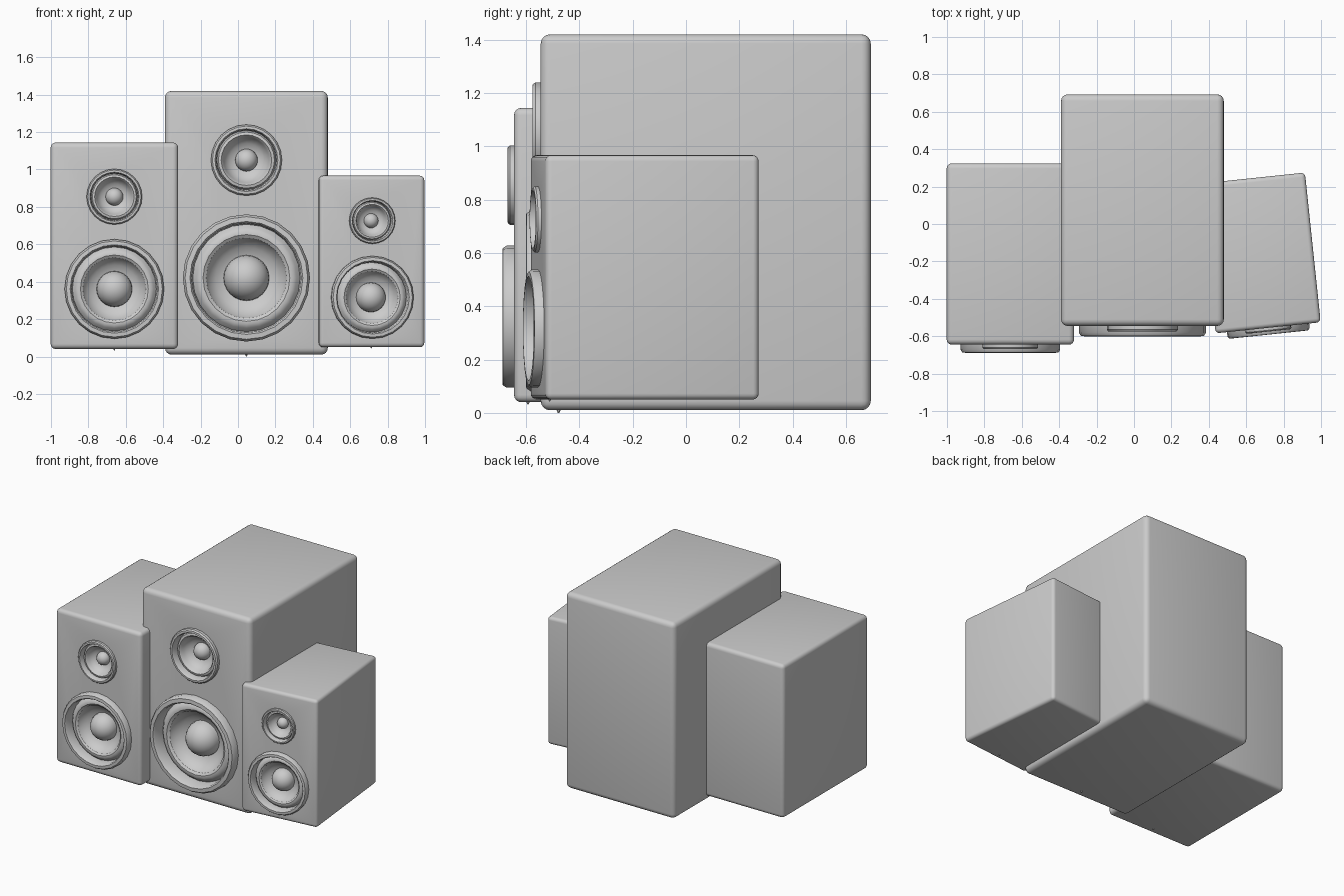
import bpy, bmesh, math
from mathutils import Matrix

if "Cube" in bpy.data.objects:
    bpy.data.objects.remove(bpy.data.objects["Cube"])

W, D, H = 0.87, 1.238, 1.41        # master cabinet size
SIDES = 24
WOOFER_Z, TWEETER_Z = 0.41, 1.04

# Driver profiles: (radius, distance in front of the baffle)
WOOFER = [(.34, -.02), (.34, .036), (.328, .054), (.302, .056), (.293, .045),
          (.287, -.035), (.268, -.012), (.25, .0), (.232, .0), (.215, -.012),
          (.207, -.035), (.165, -.08), (.122, -.095)]
TWEETER = [(.19, -.02), (.19, .02), (.182, .03), (.168, .031), (.162, .022),
           (.158, -.025), (.15, -.008), (.135, -.004), (.125, -.015),
           (.12, -.035), (.09, -.07), (.06, -.08)]


def new_object(name, bm):
    bmesh.ops.recalc_face_normals(bm, faces=bm.faces)
    mesh = bpy.data.meshes.new(name)
    bm.to_mesh(mesh)
    bm.free()
    ob = bpy.data.objects.new(name, mesh)
    bpy.context.collection.objects.link(ob)
    return ob


def activate(ob):
    bpy.ops.object.select_all(action='DESELECT')
    ob.select_set(True)
    bpy.context.view_layer.objects.active = ob


def lathe(name, profile, z):
    """Revolve a profile around the y axis at height z."""
    bm = bmesh.new()
    rings = []
    for r, d in profile:
        if r < 1e-5:
            rings.append([bm.verts.new((0, -d, z))] * SIDES)
        else:
            rings.append([bm.verts.new((r * math.sin(2 * math.pi * i / SIDES), -d,
                                        z + r * math.cos(2 * math.pi * i / SIDES)))
                          for i in range(SIDES)])
    for a, b in zip(rings, rings[1:]):
        for i in range(SIDES):
            j = (i + 1) % SIDES
            quad = [a[i], a[j], b[j], b[i]]
            bm.faces.new(list(dict.fromkeys(quad)))
    return new_object(name, bm)


def driver(name, profile, z):
    r, d = profile[-1]
    dome = [(r * math.cos(t), d + r * math.sin(t))
            for t in (math.pi / 2 * k / 7 for k in range(1, 7))] + [(0, d + r)]
    return lathe(name, profile + dome, z)


def cabinet(name):
    bm = bmesh.new()
    bmesh.ops.create_cube(bm, size=1, matrix=Matrix.Translation((0, D / 2, H / 2))
                          @ Matrix.Diagonal((W, D, H, 1)))
    bmesh.ops.bevel(bm, geom=bm.edges[:], offset=.035, segments=4, profile=.5,
                    affect='EDGES')
    box = new_object(name, bm)
    # Recesses behind the drivers
    for r, z in ((.315, WOOFER_Z), (.175, TWEETER_Z)):
        cutter = lathe("cutter", [(0, .1), (r, .1), (r, -.25), (0, -.25)], z)
        cutter.hide_render = True
        mod = box.modifiers.new("recess", 'BOOLEAN')
        mod.operation, mod.solver, mod.object = 'DIFFERENCE', 'EXACT', cutter
        activate(box)
        bpy.ops.object.modifier_apply(modifier=mod.name)
        bpy.data.objects.remove(cutter)
    return box


def speaker(side, x, y, z, scale, turn=0):
    # Tiny stud under the front of the cabinet
    bm = bmesh.new()
    bmesh.ops.create_cone(bm, cap_ends=True, segments=6, radius1=.003, radius2=.012,
                          depth=.02, matrix=Matrix.Translation((0, .067, 0)))
    parts = [cabinet(side + "_cabinet"),
             driver(side + "_woofer", WOOFER, WOOFER_Z),
             driver(side + "_tweeter", TWEETER, TWEETER_Z),
             new_object(side + "_stud", bm)]
    place = (Matrix.Translation((x, y, z)) @ Matrix.Rotation(math.radians(turn), 4, 'Z')
             @ Matrix.Scale(scale, 4))
    for ob in parts:
        ob.data.transform(place)
        activate(ob)
        bpy.ops.object.shade_smooth_by_angle(angle=math.radians(35))


# Three speakers: large centre, medium left, small angled right
speaker("centre", .045, -.545, .01, 1)
speaker("left", -.661, -.645, .04, .783)
speaker("right", .717, -.555, .05, .65, 6)
